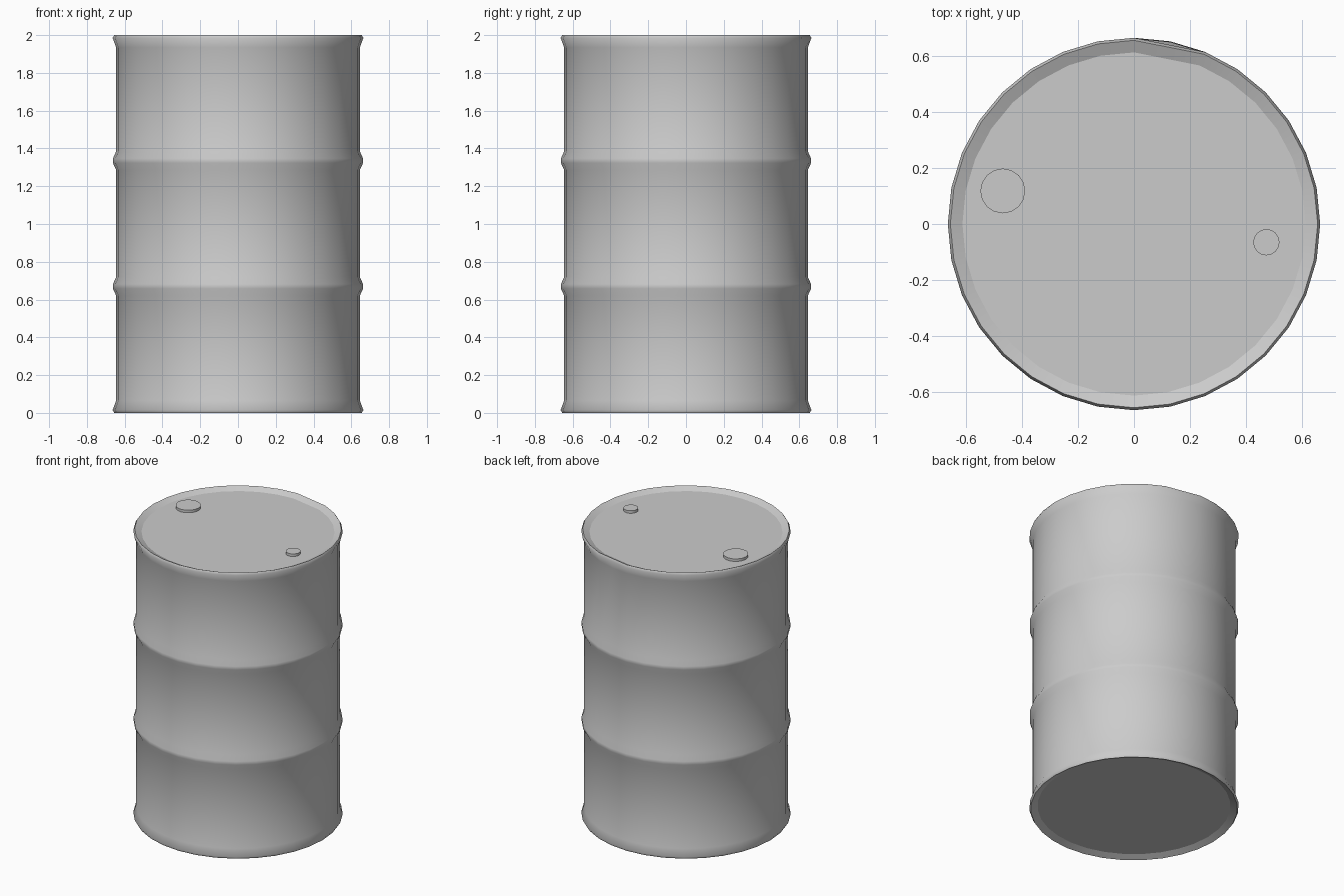
import bpy, bmesh, math

if "Cube" in bpy.data.objects:
    bpy.data.objects.remove(bpy.data.objects["Cube"])

SEG = 32
STEP = 2 * math.pi / SEG
DENT = 7  # column of the rim that is flattened (just right of the back)

grey = bpy.data.materials.new("steel grey")
grey.diffuse_color = (0.6, 0.6, 0.6, 1)
grey.use_nodes = True
grey.node_tree.nodes["Principled BSDF"].inputs["Base Color"].default_value = grey.diffuse_color


def finish(name, bm, angle):
    bmesh.ops.recalc_face_normals(bm, faces=bm.faces)
    mesh = bpy.data.meshes.new(name)
    bm.to_mesh(mesh)
    bm.free()
    mesh.materials.append(grey)
    obj = bpy.data.objects.new(name, mesh)
    bpy.context.collection.objects.link(obj)
    bpy.ops.object.select_all(action='DESELECT')
    obj.select_set(True)
    bpy.context.view_layer.objects.active = obj
    bpy.ops.object.shade_smooth_by_angle(angle=math.radians(angle))
    return obj


def ring(bm, r, z):
    """One loop of vertices; loops at the very top get the flattened spot."""
    verts = []
    for i in range(SEG):
        k = r * math.cos(STEP) if (i == DENT and z > 1.97) else r
        verts.append(bm.verts.new((k * math.cos(i * STEP), k * math.sin(i * STEP), z)))
    return verts


# Drum wall: lathed profile with flared rims and two rolled hoops
def hoop(z):
    return [(0.645, z - 0.05), (0.662, z - 0.012), (0.662, z + 0.012), (0.645, z + 0.05)]


profile = [(0.612, 0.02), (0.655, 0.0), (0.664, 0.015), (0.645, 0.065)]
profile += hoop(0.67) + hoop(1.335)
profile += [(0.645, 1.935), (0.664, 1.985), (0.655, 2.0), (0.612, 1.98)]

bm = bmesh.new()
loops = [ring(bm, r, z) for r, z in profile]
for a, b in zip(loops, loops[1:]):
    for i in range(SEG):
        j = (i + 1) % SEG
        bm.faces.new((a[i], a[j], b[j], b[i]))
finish("drum_wall", bm, 60)

# Lid and base discs, sunk just inside the rims
for name, z, up in (("lid", 1.98, True), ("base", 0.02, False)):
    bm = bmesh.new()
    verts = ring(bm, 0.612, z)
    bm.faces.new(verts if up else verts[::-1])
    mesh = bpy.data.meshes.new(name)
    bm.to_mesh(mesh)
    bm.free()
    mesh.materials.append(grey)
    bpy.context.collection.objects.link(bpy.data.objects.new(name, mesh))

# Screw caps on the lid
for name, x, y, r in (("large_cap", -0.468, 0.118, 0.08), ("small_cap", 0.472, -0.065, 0.047)):
    bm = bmesh.new()
    bmesh.ops.create_cone(bm, cap_ends=True, segments=16, radius1=r, radius2=r, depth=0.03)
    bmesh.ops.translate(bm, verts=bm.verts, vec=(x, y, 1.983))
    finish(name, bm, 30)
